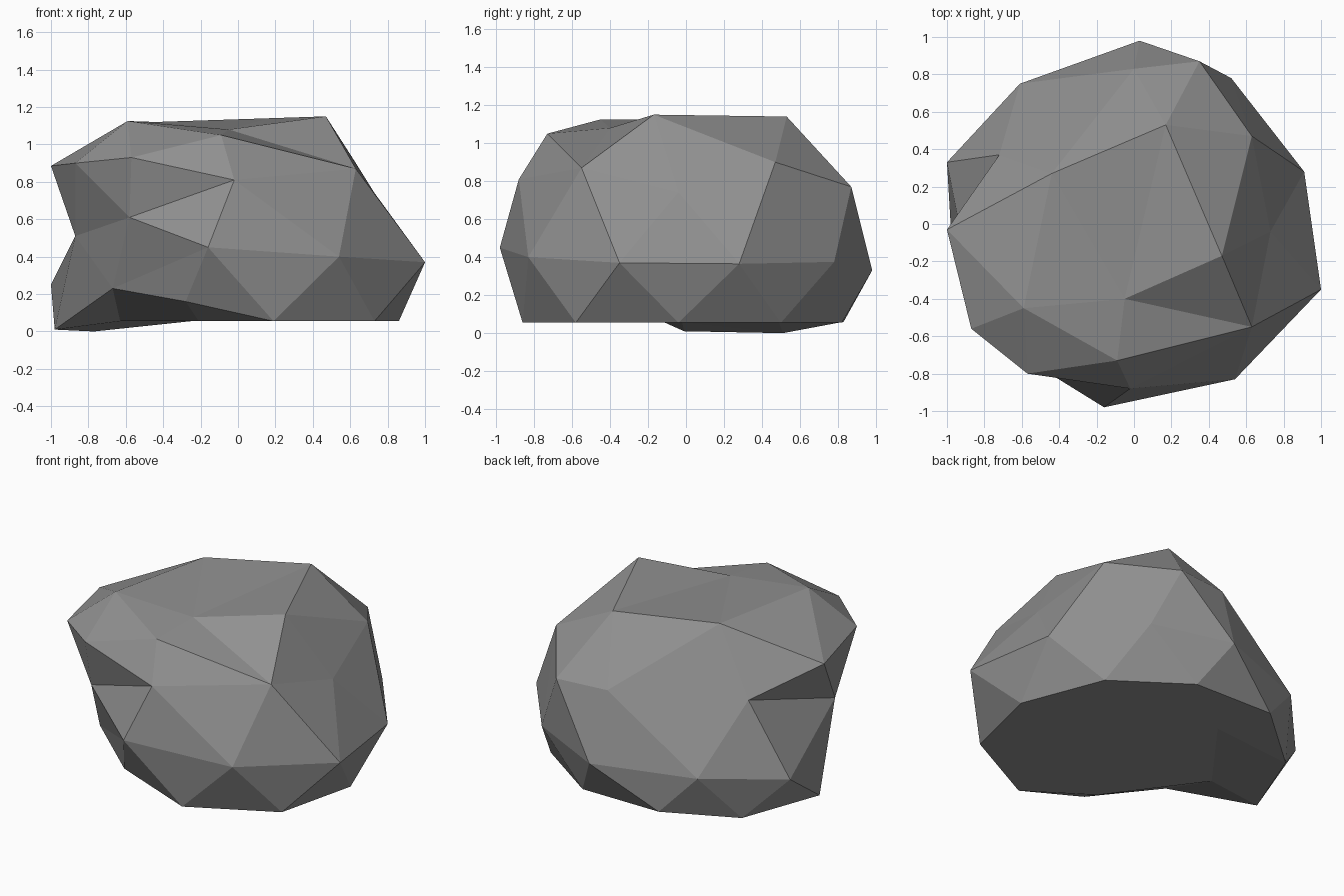
import bpy, bmesh
from mathutils import Vector

# Corner points of the boulder, ring by ring
crown = [(.17, .53, 1.14), (.47, -.17, 1.15), (-.09, -.73, 1.05),
         (-.44, .27, 1.12), (-.59, -.45, 1.125), (-.05, -.40, 1.08)]
shoulder = [(.35, .87, .77), (.63, .47, .90), (.73, -.04, .74), (.63, -.55, .87),
            (-.02, -.88, .81), (-.57, -.80, .93), (-.87, -.56, .90),
            (-1, -.03, .885), (-.72, .37, .72), (0, .83, .77)]
waist = [(.03, .98, .33), (.52, .78, .375), (.91, .28, .365), (1, -.35, .37),
         (.54, -.83, .40), (-.16, -.98, .45), (-.58, -.72, .61),
         (-.87, -.33, .51), (-1, .33, .25), (-.61, .75, .31)]
foot = [(-.67, -.50, .23), (-.28, -.80, .16), (-.98, -.01, .01), (-.77, .51, 0),
        (-.38, .83, .06), (.19, .82, .055), (.65, .50, .055), (.86, -.04, .055),
        (.73, -.58, .055), (.19, -.86, .055)]
underside = [(-.63, -.02, .055), (-.25, .49, .055), (-.21, -.59, .055), (.2, 0, .055)]
points = [Vector(p) for p in crown + shoulder + waist + foot + underside]

# Skin the points on a unit ball, then move each one to its real place,
# so that the shallow dents are kept
bm = bmesh.new()
verts = []
for p in points:
    d = Vector((p.x, p.y, (p.z - 0.5) * 1.7)).normalized()
    verts.append(bm.verts.new(d))
bmesh.ops.convex_hull(bm, input=verts)
for v, p in zip(verts, points):
    v.co = p
bmesh.ops.recalc_face_normals(bm, faces=bm.faces[:])

mesh = bpy.data.meshes.new("boulder")
bm.to_mesh(mesh)
bm.free()

# Stone colour
stone = bpy.data.materials.new("grey stone")
stone.diffuse_color = (0.28, 0.28, 0.28, 1)
mesh.materials.append(stone)

boulder = bpy.data.objects.new("boulder", mesh)
bpy.context.collection.objects.link(boulder)
